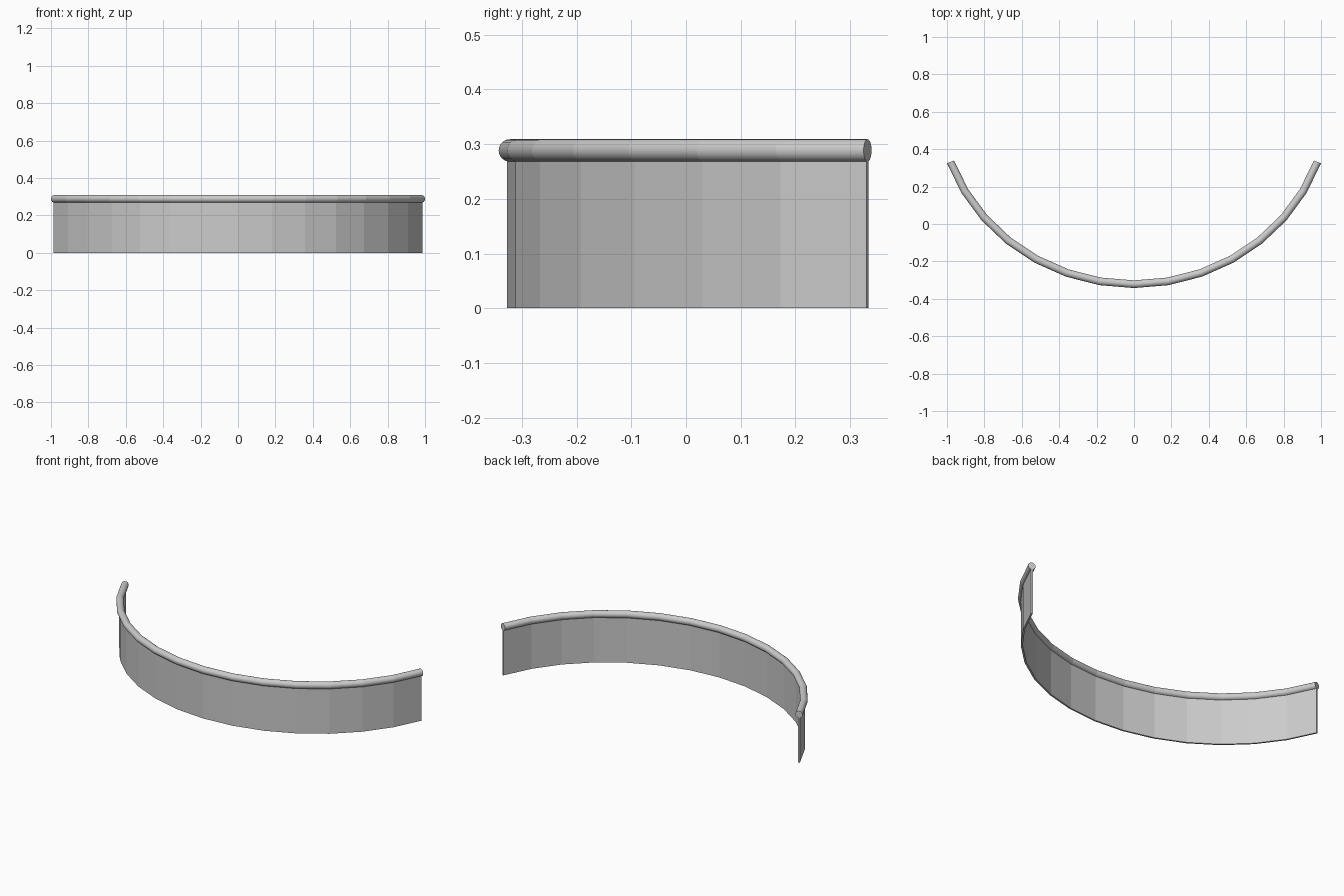
import bpy
import bmesh
import math
from mathutils import Vector

cube = bpy.data.objects.get("Cube")
if cube:
    bpy.data.objects.remove(cube)

# Shared elliptical arc that the wall and rail follow
A, B = 1.044, 0.994
STEPS, STEP_ANGLE = 7, math.radians(10)
Y_CENTRE = B - 0.322
RAIL_Z, RAIL_R, RAIL_SIDES = 0.2885, 0.0205, 24
WALL_TOP, WALL_HALF = 0.28, 0.005

grey = bpy.data.materials.new("light_grey")
grey.use_nodes = True
grey.diffuse_color = (0.6, 0.6, 0.6, 1)
grey.node_tree.nodes["Principled BSDF"].inputs["Base Color"].default_value = (0.6, 0.6, 0.6, 1)


def stations():
    """Arc points, each with its outward direction."""
    for i in range(-STEPS, STEPS + 1):
        t = i * STEP_ANGLE
        point = Vector((A * math.sin(t), Y_CENTRE - B * math.cos(t), 0))
        outward = Vector((B * math.sin(t), -A * math.cos(t), 0)).normalized()
        yield point, outward


def sweep(name, section, smooth):
    """Sweep a closed section of (outward, height) pairs along the arc."""
    bm = bmesh.new()
    rings = [[bm.verts.new(p + out * u + Vector((0, 0, z))) for u, z in section]
             for p, out in stations()]
    n = len(section)
    for a, b in zip(rings, rings[1:]):
        for k in range(n):
            face = bm.faces.new((a[k], a[(k + 1) % n], b[(k + 1) % n], b[k]))
            face.smooth = smooth
    bm.faces.new(rings[0])
    bm.faces.new(rings[-1])
    bmesh.ops.recalc_face_normals(bm, faces=bm.faces[:])
    # Crisp joints between the straight segments
    for ring in rings:
        for k in range(n):
            bm.edges.get((ring[k], ring[(k + 1) % n])).smooth = False
    mesh = bpy.data.meshes.new(name)
    bm.to_mesh(mesh)
    bm.free()
    mesh.materials.append(grey)
    obj = bpy.data.objects.new(name, mesh)
    bpy.context.collection.objects.link(obj)
    return obj


# Thin curved wall
sweep("curved_wall", [(-WALL_HALF, 0), (WALL_HALF, 0),
                      (WALL_HALF, WALL_TOP), (-WALL_HALF, WALL_TOP)], False)

# Round rail along the top edge
angles = [2 * math.pi * k / RAIL_SIDES for k in range(RAIL_SIDES)]
sweep("top_rail", [(RAIL_R * math.cos(a), RAIL_Z + RAIL_R * math.sin(a))
                   for a in angles], True)
